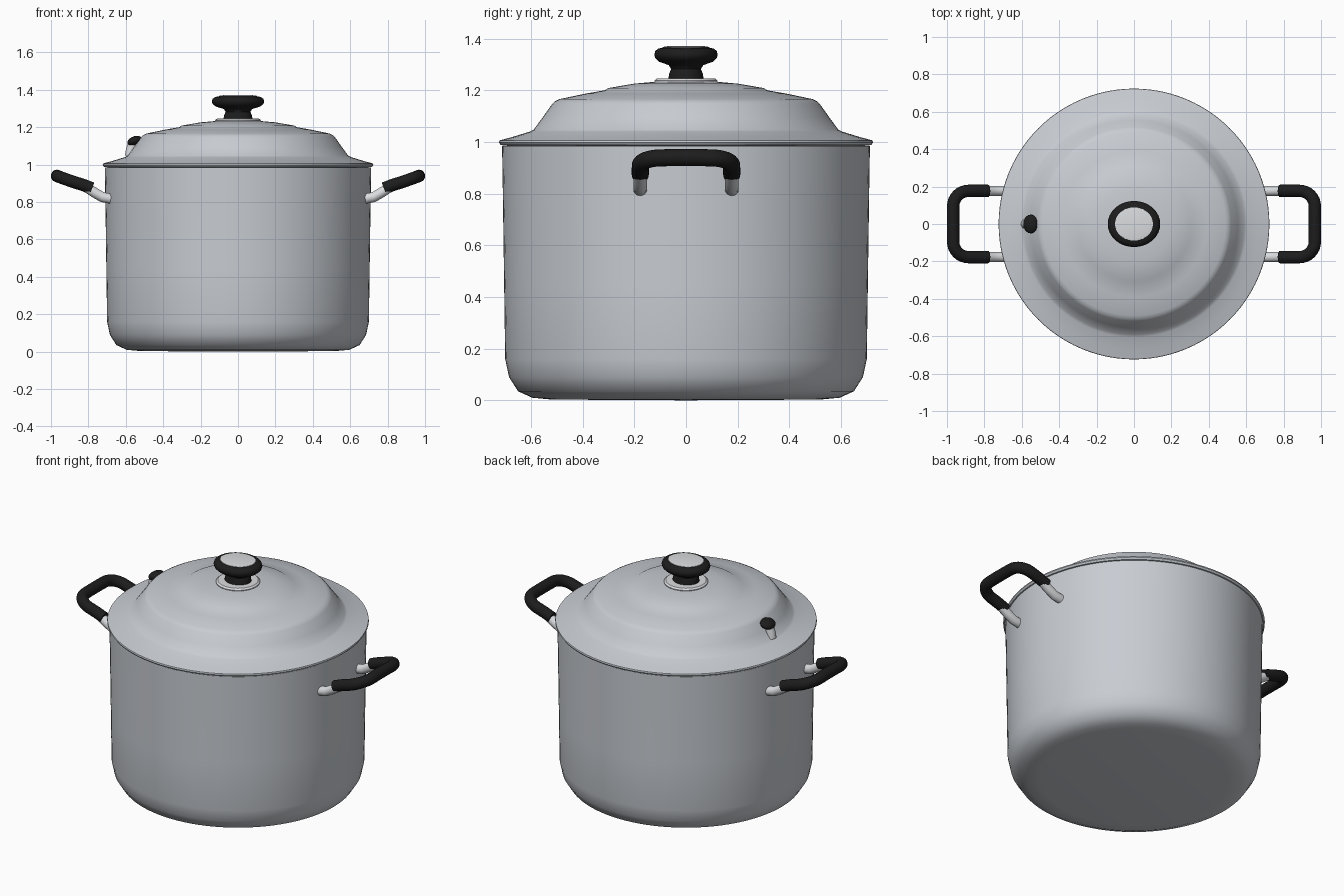
import bpy, bmesh, math
from mathutils import Vector

if "Cube" in bpy.data.objects:
    bpy.data.objects.remove(bpy.data.objects["Cube"])


def material(name, rgb):
    m = bpy.data.materials.new(name)
    m.diffuse_color = (*rgb, 1)
    m.use_nodes = True
    m.node_tree.nodes["Principled BSDF"].inputs["Base Color"].default_value = m.diffuse_color
    return m


STEEL = material("brushed steel", (0.58, 0.61, 0.65))
BRIGHT = material("polished steel", (0.70, 0.72, 0.74))
BLACK = material("black plastic", (0.012, 0.012, 0.012))


def finish(obj, mat, angle=35):
    obj.data.materials.append(mat)
    bpy.ops.object.select_all(action='DESELECT')
    obj.select_set(True)
    bpy.context.view_layer.objects.active = obj
    bpy.ops.object.shade_smooth_by_angle(angle=math.radians(angle))
    return obj


def mesh_object(name, bm, mat, angle=35):
    bmesh.ops.recalc_face_normals(bm, faces=bm.faces)
    me = bpy.data.meshes.new(name)
    bm.to_mesh(me)
    bm.free()
    obj = bpy.data.objects.new(name, me)
    bpy.context.collection.objects.link(obj)
    return finish(obj, mat, angle)


def lathe(name, profile, mat, segments=96, stretch=(1, 1), angle=35):
    """Spin an (r, z) profile round the z axis."""
    bm = bmesh.new()
    verts = [bm.verts.new((r, 0, z)) for r, z in profile]
    edges = [bm.edges.new(p) for p in zip(verts, verts[1:])]
    bmesh.ops.spin(bm, geom=verts + edges, cent=(0, 0, 0), axis=(0, 0, 1),
                   angle=math.tau, steps=segments, use_duplicate=False)
    bmesh.ops.remove_doubles(bm, verts=bm.verts, dist=0.0005)
    bmesh.ops.scale(bm, vec=(*stretch, 1), verts=bm.verts)
    return mesh_object(name, bm, mat, angle)


def tube(name, path, radius, mat, sides=20):
    """Sweep a closed round section along a path."""
    path = [Vector(p) for p in path]
    bm = bmesh.new()
    rings = []
    for i, p in enumerate(path):
        t = (path[min(i + 1, len(path) - 1)] - path[max(i - 1, 0)]).normalized()
        up = Vector((0, 0, 1))
        u = (up - t * up.dot(t)).normalized()
        v = t.cross(u)
        rings.append([bm.verts.new(p + radius * (u * math.cos(a) + v * math.sin(a)))
                      for a in (math.tau * k / sides for k in range(sides))])
    for a, b in zip(rings, rings[1:]):
        for k in range(sides):
            n = (k + 1) % sides
            bm.faces.new((a[k], a[n], b[n], b[k]))
    bm.faces.new(rings[0])
    bm.faces.new(rings[-1])
    return mesh_object(name, bm, mat, 50)


# Pot with rounded foot, slight flare and hollow inside
lathe("pot_body", [(0, 0), (0.52, 0.003), (0.595, 0.01), (0.65, 0.035), (0.685, 0.09),
                   (0.70, 0.16), (0.704, 0.45), (0.709, 0.80), (0.712, 0.985),
                   (0.69, 0.985), (0.685, 0.17), (0.64, 0.055), (0.52, 0.02), (0, 0.02)], STEEL)

# Stepped lid with a wide sloping rim
lathe("lid", [(0.69, 0.985), (0.717, 0.988), (0.724, 0.998), (0.722, 1.006), (0.67, 1.02),
              (0.605, 1.04), (0.59, 1.047), (0.555, 1.095), (0.518, 1.147), (0.508, 1.157),
              (0.49, 1.166), (0.39, 1.187), (0.315, 1.20), (0.30, 1.209), (0.20, 1.226),
              (0.12, 1.233), (0, 1.235)], STEEL)

# Knob: steel plate, oval grip and steel cap
lathe("knob_plate", [(0, 1.225), (0.12, 1.225), (0.122, 1.238), (0.112, 1.246), (0, 1.246)],
      BRIGHT, 64)
lathe("knob", [(0, 1.24), (0.068, 1.24), (0.066, 1.262), (0.058, 1.282), (0.066, 1.297),
               (0.105, 1.311), (0.119, 1.325), (0.123, 1.338), (0.119, 1.352),
               (0.108, 1.361), (0.088, 1.366), (0, 1.366)], BLACK, 64, (1.14, 1), 50)
lathe("knob_cap", [(0, 1.362), (0.09, 1.362), (0.089, 1.368), (0.07, 1.371), (0, 1.372)],
      BRIGHT, 64, (1.14, 1))

# Side handles: two steel rods joined by a bent black grip
for side, label in ((-1, "left"), (1, "right")):
    for y, end in ((-0.177, "front"), (0.177, "back")):
        tube(f"{label}_{end}_handle_rod",
             [(side * x, y, z) for x, z in
              ((0.68, 0.818), (0.725, 0.826), (0.77, 0.852), (0.82, 0.885))], 0.027, BRIGHT)
    half = [(0.78, 0.177, 0.873), (0.83, 0.177, 0.892), (0.885, 0.177, 0.909)]
    for k in range(1, 9):  # rounded corner
        a = math.radians(90 - 90 * k / 8)
        x = 0.885 + 0.082 * math.cos(a)
        half.append((x, 0.095 + 0.082 * math.sin(a), 0.909 + (x - 0.885) * 0.36))
    half.append((0.967, 0.04, 0.94))
    path = half + [(x, -y, z) for x, y, z in reversed(half)]
    tube(f"{label}_handle_grip", [(side * x, y, z) for x, y, z in path], 0.033, BLACK)

# Steam vent on the left slope of the lid
tube("vent_stem", [(-0.578, 0, 1.045), (-0.572, 0, 1.08), (-0.556, 0, 1.125)], 0.027, BRIGHT)
bpy.ops.mesh.primitive_uv_sphere_add(segments=32, ring_count=16, radius=1,
                                     location=(-0.553, 0, 1.127),
                                     rotation=(0, math.radians(-22), 0))
vent = bpy.context.object
vent.name = "vent_cap"
vent.scale = (0.041, 0.05, 0.024)
finish(vent, BLACK, 60)
